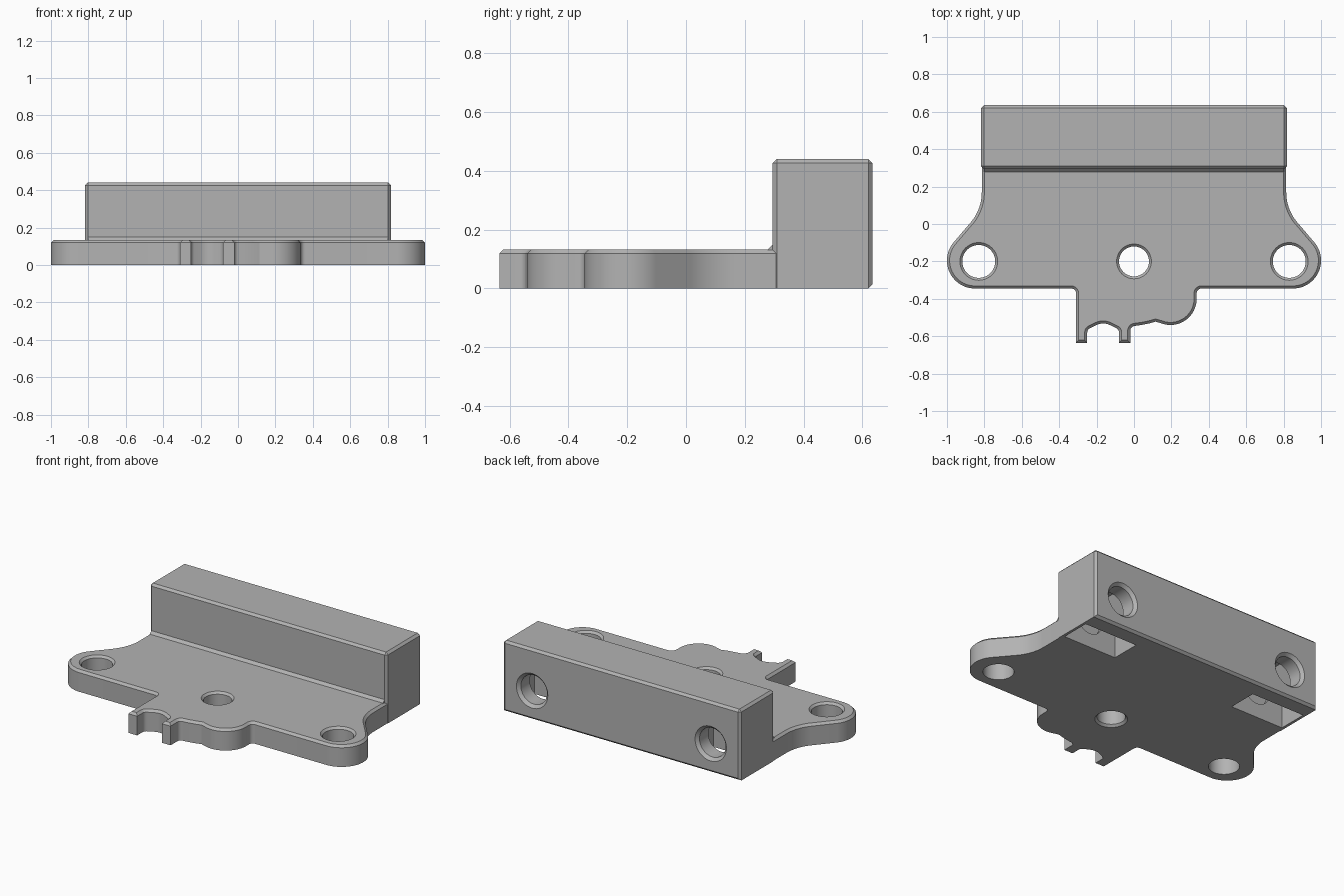
import bpy, bmesh
from math import sin, cos, radians, pi
from mathutils import Matrix, Vector

if "Cube" in bpy.data.objects:
    bpy.data.objects.remove(bpy.data.objects["Cube"])

PLATE_TOP = 0.133
BEVEL = 0.014

grey = bpy.data.materials.new("plain_grey")
grey.use_nodes = True
grey.diffuse_color = (0.45, 0.45, 0.45, 1)
grey.node_tree.nodes["Principled BSDF"].inputs["Base Color"].default_value = grey.diffuse_color


def finish(bm, name):
    bmesh.ops.recalc_face_normals(bm, faces=bm.faces)
    mesh = bpy.data.meshes.new(name)
    bm.to_mesh(mesh)
    bm.free()
    mesh.materials.append(grey)
    ob = bpy.data.objects.new(name, mesh)
    bpy.context.collection.objects.link(ob)
    return ob


def prism(name, points, axis_map, length, bevel_rule=None):
    """Extrude a 2D outline; axis_map turns (u, v, w) into a 3D point."""
    bm = bmesh.new()
    rings = [[bm.verts.new(axis_map(u, v, w)) for u, v in points] for w in (0, length)]
    n = len(points)
    bm.faces.new(rings[0])
    bm.faces.new(rings[1])
    for i in range(n):
        j = (i + 1) % n
        bm.faces.new((rings[0][i], rings[0][j], rings[1][j], rings[1][i]))
    bmesh.ops.recalc_face_normals(bm, faces=bm.faces)
    if bevel_rule:
        edges = [e for e in bm.edges if bevel_rule(*(v.co for v in e.verts))]
        bmesh.ops.bevel(bm, geom=edges, offset=BEVEL, segments=1, affect='EDGES',
                        clamp_overlap=False)
    return finish(bm, name)


def lathe(name, profile, matrix, sides=48):
    """Solid of revolution from (radius, height) pairs."""
    bm = bmesh.new()
    rings = [[bm.verts.new(matrix @ Vector((r * cos(2 * pi * k / sides),
                                            r * sin(2 * pi * k / sides), z)))
              for k in range(sides)] for r, z in profile]
    bm.faces.new(rings[0])
    bm.faces.new(rings[-1])
    for a, b in zip(rings, rings[1:]):
        for k in range(sides):
            m = (k + 1) % sides
            bm.faces.new((a[k], a[m], b[m], b[k]))
    return finish(bm, name)


def combine(target, other, operation):
    mod = target.modifiers.new("combine", 'BOOLEAN')
    mod.operation = operation
    mod.solver = 'EXACT'
    mod.object = other
    bpy.context.view_layer.objects.active = target
    bpy.ops.object.modifier_apply(modifier=mod.name)
    bpy.data.objects.remove(other)


def arc(cx, cy, r, start, end, steps):
    angles = [radians(start + (end - start) * i / steps) for i in range(steps + 1)]
    return [(cx + r * cos(a), cy + r * sin(a)) for a in angles]


# Plate outline: one flared ear, mirrored, with the front tab between
ear = ([(0.814, 0.33)] + arc(1.064, 0.17, 0.25, 180, 218, 10)
       + arc(0.85, -0.195, 0.15, 38, -90, 24))
tab = (arc(0.36, -0.37, 0.025, 90, 180, 5)
       + arc(0.195, -0.4, 0.14, 0, -112, 20)
       + [(0.115, -0.522), (0.08, -0.532), (0.04, -0.54)]
       + arc(0.005, -0.57, 0.025, 90, 180, 5)
       + [(-0.02, -0.635), (-0.08, -0.635)]
       + arc(-0.105, -0.58, 0.025, 0, 70, 4)
       + arc(-0.165, -0.615, 0.083, 65, 115, 8)
       + arc(-0.225, -0.58, 0.025, 110, 180, 4)
       + [(-0.25, -0.635), (-0.31, -0.635)]
       + arc(-0.335, -0.37, 0.025, 0, 90, 5))
outline = ear + tab + [(-x, y) for x, y in reversed(ear)]


def top_rim(a, b):
    return min(a.z, b.z) > PLATE_TOP - 0.001 and min(a.y, b.y) < 0.32


bracket = prism("mounting_bracket", outline, lambda u, v, w: (u, v, w), PLATE_TOP, top_rim)


# Upright block with chamfers on all but the front and side bottom edges
def block_edge(a, b):
    return max(a.z, b.z) > 0.1 or min(a.y, b.y) > 0.6


block = prism("upright_block", [(0.295, 0), (0.635, 0), (0.635, 0.44), (0.295, 0.44)],
              lambda u, v, w: (w - 0.817, u, v), 1.634, block_edge)
combine(bracket, block, 'UNION')

# Sloped strip in the corner between plate and block
strip = prism("corner_strip", [(0.276, 0.13), (0.32, 0.13), (0.32, 0.153), (0.299, 0.153)],
              lambda u, v, w: (w - 0.803, u, v), 1.606)
combine(bracket, strip, 'UNION')

# Screw holes through the plate; the centre one is chamfered on both sides
for x, r in ((-0.83, 0.088), (0, 0.08), (0.83, 0.088)):
    low = r + 0.013 if x == 0 else r
    hole = lathe("screw_hole_cutter",
                 [(low, -0.05), (low, 0), (r, 0.013), (r, PLATE_TOP - 0.013),
                  (r + 0.013, PLATE_TOP), (r + 0.013, 0.2)],
                 Matrix.Translation((x, -0.2, 0)))
    combine(bracket, hole, 'DIFFERENCE')

# Blind bores in the back, each with a nut slot open at the bottom
slot = [(0.185, -0.05), (0.185, 0.18), (0.093, 0.34),
        (-0.093, 0.34), (-0.185, 0.18), (-0.185, -0.05)]
for x in (-0.615, 0.615):
    bore = lathe("bore_cutter",
                 [(0.09, -0.31), (0.09, -0.018), (0.108, 0), (0.108, 0.05)],
                 Matrix.Translation((x, 0.635, 0.18)) @ Matrix.Rotation(-pi / 2, 4, 'X'))
    combine(bracket, bore, 'DIFFERENCE')
    nut = prism("nut_slot_cutter", slot, lambda u, v, w: (x + u, 0.345 + w, v), 0.185)
    combine(bracket, nut, 'DIFFERENCE')

# Smooth the curved walls, keep the chamfers crisp
bpy.ops.object.select_all(action='DESELECT')
bracket.select_set(True)
bpy.context.view_layer.objects.active = bracket
bpy.ops.object.shade_smooth_by_angle(angle=radians(25))
